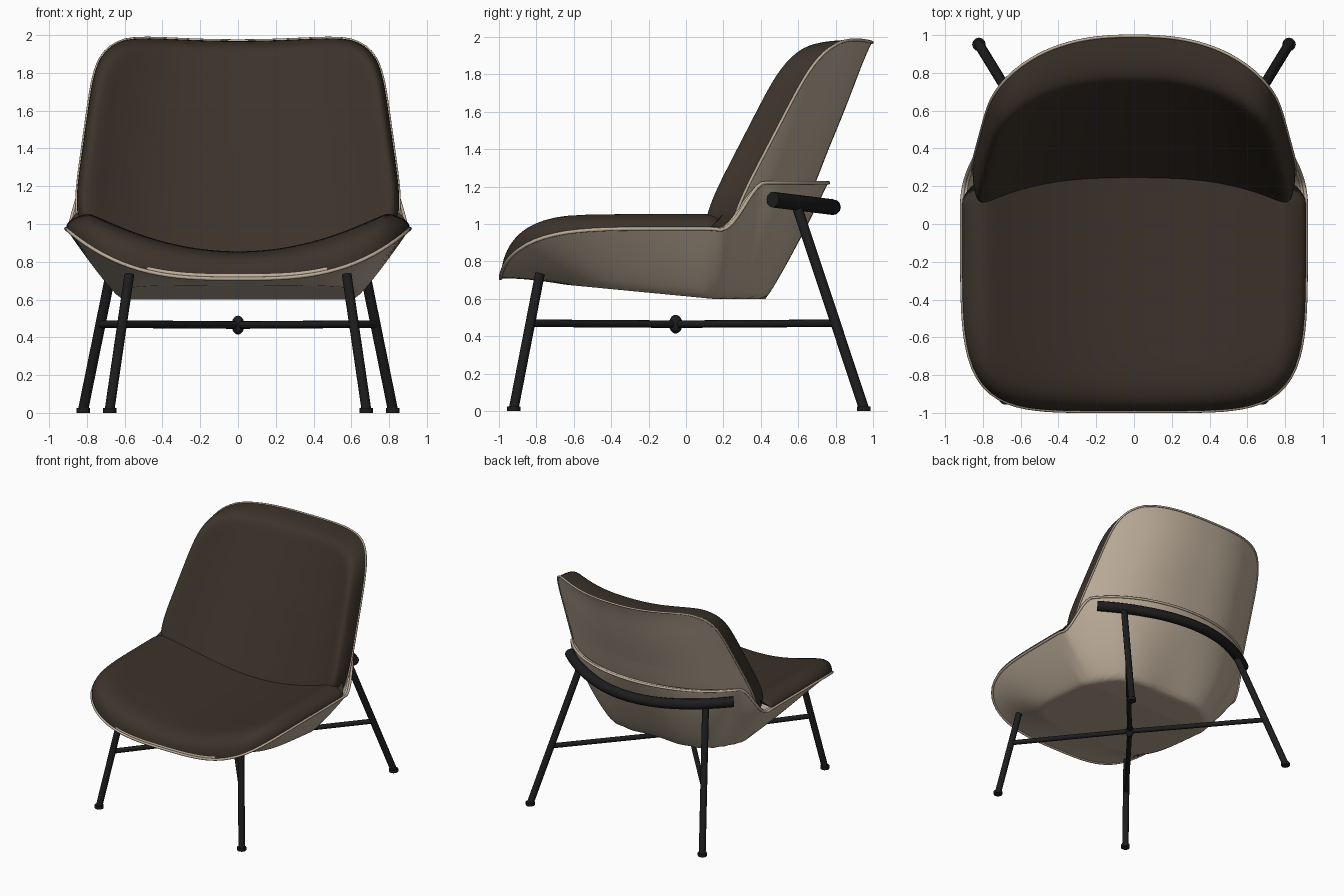
import bpy, bmesh, math

if "Cube" in bpy.data.objects:
    bpy.data.objects.remove(bpy.data.objects["Cube"])


def material(name, rgb):
    m = bpy.data.materials.new(name)
    m.diffuse_color = (*rgb, 1)
    m.use_nodes = True
    m.node_tree.nodes["Principled BSDF"].inputs["Base Color"].default_value = m.diffuse_color
    return m


BROWN = material("dark brown upholstery", (0.044, 0.032, 0.023))
BEIGE = material("beige shell", (0.50, 0.41, 0.315))
BLACK = material("black metal", (0.012, 0.012, 0.013))
SEG, RINGS = 144, 36


def finish(ob, angle=40):
    bpy.ops.object.select_all(action='DESELECT')
    bpy.context.view_layer.objects.active = ob
    ob.select_set(True)
    if ob.type == 'CURVE':
        bpy.ops.object.convert(target='MESH')
        ob = bpy.context.object
    bpy.ops.object.shade_smooth_by_angle(angle=math.radians(angle))
    return ob


def disc(name, f, mat, flip=False, thick=0):
    """Surface made of concentric rings; f(s, angle) gives the point."""
    bm = bmesh.new()
    centre = bm.verts.new(f(0, 0))
    rings = []
    for k in range(1, RINGS + 1):
        s = math.sin(k / RINGS * math.pi / 2)
        rings.append([bm.verts.new(f(s, 2 * math.pi * i / SEG)) for i in range(SEG)])
    for i in range(SEG):
        j = (i + 1) % SEG
        bm.faces.new((centre, rings[0][i], rings[0][j]))
        for a, b in zip(rings, rings[1:]):
            bm.faces.new((a[i], b[i], b[j], a[j]))
    if flip:
        bmesh.ops.reverse_faces(bm, faces=bm.faces)
    me = bpy.data.meshes.new(name)
    bm.to_mesh(me)
    bm.free()
    me.materials.append(mat)
    ob = bpy.data.objects.new(name, me)
    bpy.context.collection.objects.link(ob)
    if thick:
        mod = ob.modifiers.new("thickness", 'SOLIDIFY')
        mod.thickness = thick
    return finish(ob, 60)


def tube(name, pts, r, mat=BLACK, cyclic=False):
    cu = bpy.data.curves.new(name, 'CURVE')
    cu.dimensions = '3D'
    cu.bevel_depth, cu.bevel_resolution, cu.use_fill_caps = r, 4, True
    sp = cu.splines.new('POLY')
    sp.points.add(len(pts) - 1)
    for p, co in zip(sp.points, pts):
        p.co = (*co, 1)
    sp.use_cyclic_u = cyclic
    cu.materials.append(mat)
    ob = bpy.data.objects.new(name, cu)
    bpy.context.collection.objects.link(ob)
    return finish(ob)


def clamp(t):
    return max(0.0, min(1.0, t))


def smooth(t):
    t = clamp(t)
    return t * t * (3 - 2 * t)


def squircle(a, n):
    c, s = math.cos(a), math.sin(a)
    d = (abs(c) ** n + abs(s) ** n) ** (1 / n)
    return c / d, s / d


# ---- seat: plan outline, rim height, cushion and bucket shell
def seat_plan(s, a, rear, rear_n=2):
    u, v = squircle(a, 5.2 if math.sin(a) < 0 else rear_n)
    return 0.91 * u * s, 0.1 + s * v * (rear if v > 0 else 1.09)


def seat_rim(x):
    return 0.71 + 0.265 * (abs(x) / 0.91) ** 3


def seat_cushion(s, a):
    x, y = seat_plan(s, a, 0.3)
    crown = min(1.065, 0.855 + 0.215 * (x / 0.8) ** 2)
    # the rounded edge fades out at the rear, where it runs under the backrest
    fill = max(math.sqrt(max(0, 1 - s ** 16)), smooth((y - 0.1) / 0.12))
    return x, y, seat_rim(x) + (crown - seat_rim(x)) * fill


def seat_shell(s, a):
    x, y = seat_plan(s, a, 0.66, 2 + 3 * (1 - s))      # boxier towards the bottom
    bottom = max(0.6, 0.71 - 0.096 * (y + 1))
    rx, ry = seat_plan(1, a, 0.66)
    rim = seat_rim(rx)
    rim += (1.22 - rim) * smooth((ry - 0.18) / 0.24)   # rear collar
    start = 0.68 - 0.2 * max(0, math.sin(a))
    return x, y, bottom + (rim - bottom) * clamp((s - start) / (1 - start)) ** 1.15


disc("seat_cushion", seat_cushion, BROWN)
disc("seat_shell", seat_shell, BEIGE, flip=True, thick=0.025)
tube("seat_rim_piping", [seat_shell(1, 2 * math.pi * i / SEG) for i in range(SEG)],
     0.01, BEIGE, True)


# ---- backrest: leaning curved panel, padded front and shell rear
def back_mid(s, a):
    u, v = squircle(a, 6.5 if math.sin(a) > 0 else 4)
    z = 1.395 + 0.605 * v * s
    w = 0.88 - 0.14 * (z - 1)
    x = u * s * w
    y = 0.25 + (z - 1.05) * 0.52 + 0.25 * (1 - abs(x / w) ** 2.5)
    z -= 0.03 * clamp((z - 1.4) / 0.6) * max(0, 1 - (x / 0.6) ** 2)
    return x, y, z, abs(x / w)


def back_cushion(s, a):
    x, y, z, t = back_mid(s, a)
    pad = 0.155 + 0.055 * (z - 0.84) + 0.055 * t * t * clamp(1.9 - z)
    return x, y - pad * math.sqrt(max(0, 1 - s ** 32)), z


def back_shell(s, a):
    x, y, z, t = back_mid(s, a)
    bulge = 0.1 * (1 - s ** 4) * (2 - z) / 0.75 * smooth((z - 0.85) / 0.35)
    return x, y + bulge, z


disc("back_cushion", back_cushion, BROWN)
disc("back_shell", back_shell, BEIGE, flip=True)
tube("back_rim_piping", [back_mid(1, 2 * math.pi * i / SEG)[:3] for i in range(SEG)],
     0.008, BEIGE, True)

# ---- rear support tube wrapping the bucket
arc = []
for i in range(33):
    x = 0.78 * (i / 16 - 1)
    arc.append((x, 0.785 - 0.19 * (x / 0.6) ** 2, 1.09 + 0.04 * (x / 0.78) ** 2))
tube("rear_support_tube", arc, 0.042)

# ---- legs, feet and crossed stretchers
for side, sx in (("left", -1), ("right", 1)):
    tube("front_leg_" + side, [(0.68 * sx, -0.92, 0.015), (0.575 * sx, -0.78, 0.735)], 0.026)
    tube("rear_leg_" + side, [(0.82 * sx, 0.95, 0.015), (0.60 * sx, 0.59, 1.1)], 0.027)
    for part, fx, fy in (("front", 0.68, -0.92), ("rear", 0.82, 0.95)):
        tube(f"{part}_foot_{side}", [(fx * sx, fy, 0), (fx * sx, fy, 0.025)], 0.036)
    tube("stretcher_" + side, [(0.615 * sx, -0.83, 0.47), (0, -0.055, 0.465),
                               (-0.73 * sx, 0.79, 0.47)], 0.02)

# ---- joint where the stretchers cross
bpy.ops.mesh.primitive_uv_sphere_add(segments=24, ring_count=12, radius=1, location=(0, -0.055, 0.465))
knot = bpy.context.object
knot.name = "stretcher_joint"
knot.scale = (0.034, 0.036, 0.05)
knot.data.materials.append(BLACK)
finish(knot)
